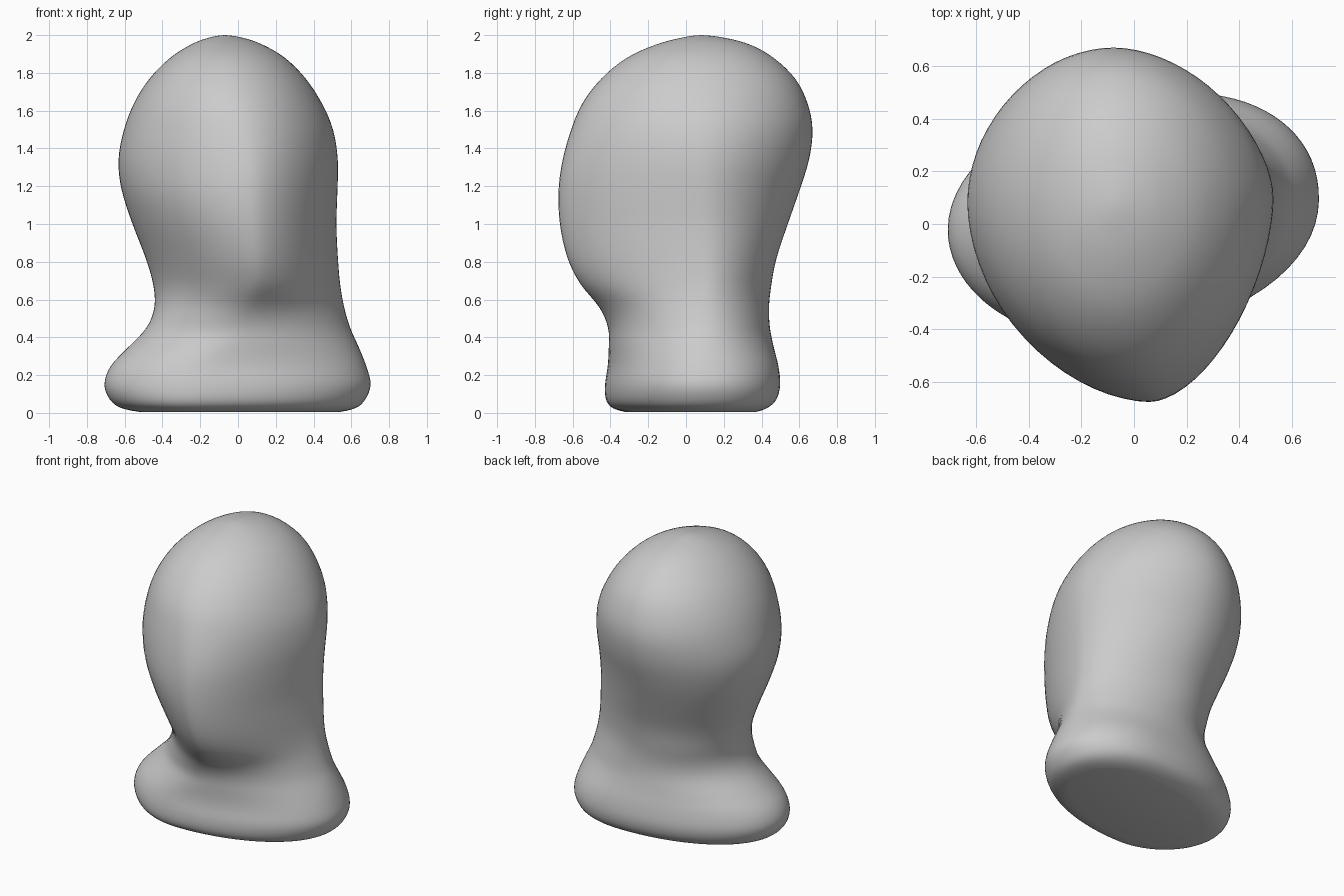
import bpy, bmesh, math

if "Cube" in bpy.data.objects:
    bpy.data.objects.remove(bpy.data.objects["Cube"])

# Silhouette profile, bottom to top: z, left x, right x, front y, back y
PROFILE = [
    (0.005, -0.52, 0.54, -0.32, 0.37),
    (0.025, -0.62, 0.625, -0.39, 0.43),
    (0.07, -0.68, 0.675, -0.425, 0.48),
    (0.15, -0.71, 0.705, -0.43, 0.50),
    (0.25, -0.675, 0.68, -0.415, 0.49),
    (0.35, -0.58, 0.64, -0.41, 0.465),
    (0.45, -0.485, 0.595, -0.413, 0.445),
    (0.56, -0.443, 0.563, -0.46, 0.44),
    (0.68, -0.45, 0.542, -0.56, 0.453),
    (0.82, -0.49, 0.53, -0.63, 0.48),
    (1.00, -0.56, 0.522, -0.67, 0.54),
    (1.18, -0.618, 0.528, -0.677, 0.603),
    (1.34, -0.635, 0.53, -0.655, 0.653),
    (1.50, -0.605, 0.505, -0.61, 0.672),
    (1.64, -0.552, 0.445, -0.55, 0.645),
    (1.77, -0.47, 0.36, -0.45, 0.58),
    (1.88, -0.36, 0.25, -0.315, 0.465),
    (1.95, -0.25, 0.13, -0.16, 0.34),
    (1.985, -0.16, 0.03, -0.03, 0.21),
    (2.00, -0.07, -0.07, 0.08, 0.08),
]
# Twist and roundness: z, front x, back x, left y, right y,
# then corner roundness back-right, back-left, front-left, front-right
SHAPE = [
    (0.00, -0.20, 0.20, -0.02, 0.09, 2.2, 2.0, 2.0, 2.0),
    (0.20, -0.17, 0.18, -0.02, 0.09, 2.2, 2.0, 2.0, 2.0),
    (0.45, 0.00, 0.08, 0.01, 0.10, 2.0, 2.0, 1.85, 1.8),
    (0.70, 0.10, 0.00, 0.06, 0.11, 1.85, 1.95, 1.65, 1.6),
    (1.20, 0.06, -0.08, 0.08, 0.10, 1.75, 1.95, 1.85, 1.7),
    (2.00, -0.07, -0.07, 0.08, 0.08, 2.0, 2.0, 2.0, 2.0),
]
STEPS, QUARTER = 4, 18


def spline(p0, p1, p2, p3, t):
    return [0.5 * (2 * b + (c - a) * t + (2 * a - 5 * b + 4 * c - d) * t * t
                   + (3 * b - a - 3 * c + d) * t ** 3)
            for a, b, c, d in zip(p0, p1, p2, p3)]


def shape_at(z):
    for lo, hi in zip(SHAPE, SHAPE[1:]):
        if z <= hi[0]:
            break
    t = min(1, max(0, (z - lo[0]) / (hi[0] - lo[0])))
    t = t * t * (3 - 2 * t)
    return [a + (b - a) * t for a, b in zip(lo[1:], hi[1:])]


def section(row):
    """Closed outline through the four extreme points of one level."""
    z, xl, xr, yf, yb = row
    xf, xb, yl, yr, *power = shape_at(z)
    corners = [(xb, yr, xr, yb), (xb, yl, xl, yb), (xf, yl, xl, yf), (xf, yr, xr, yf)]
    points = []
    for q, (cx, cy, ex, ey) in enumerate(corners):
        for i in range(QUARTER):
            a = (q + i / QUARTER) * math.pi / 2
            u = abs(math.cos(a)) ** (2 / power[q])
            v = abs(math.sin(a)) ** (2 / power[q])
            points.append((cx + (ex - cx) * u, cy + (ey - cy) * v, z))
    return points


# Smooth rows between the profile levels
z, xl, xr, yf, yb = PROFILE[-2]
keys = [PROFILE[0]] + PROFILE + [(z, xr, xl, yb, yf)]
rows = [spline(*keys[i:i + 4], s / STEPS)
        for i in range(len(PROFILE) - 1) for s in range(STEPS)]

# Loft the head, neck and shoulders
bm = bmesh.new()
rings = [[bm.verts.new(p) for p in section(r)] for r in rows]
count = QUARTER * 4
for low, high in zip(rings, rings[1:]):
    for i in range(count):
        j = (i + 1) % count
        bm.faces.new((low[i], low[j], high[j], high[i]))
apex = bm.verts.new((-0.07, 0.08, 2.0))
for i in range(count):
    bm.faces.new((rings[-1][i], rings[-1][(i + 1) % count], apex))
bm.faces.new(rings[0][::-1])

# Relax the surface slightly, keeping the base flat
inner = [v for ring in rings[3:] for v in ring]
for _ in range(3):
    bmesh.ops.smooth_vert(bm, verts=inner, factor=0.4,
                          use_axis_x=True, use_axis_y=True, use_axis_z=True)
bmesh.ops.recalc_face_normals(bm, faces=bm.faces)

mesh = bpy.data.meshes.new("head_bust")
bm.to_mesh(mesh)
bm.free()
bust = bpy.data.objects.new("head_bust", mesh)
bpy.context.collection.objects.link(bust)
bpy.context.view_layer.objects.active = bust
bust.select_set(True)
bpy.ops.object.shade_smooth_by_angle(angle=math.radians(50))
